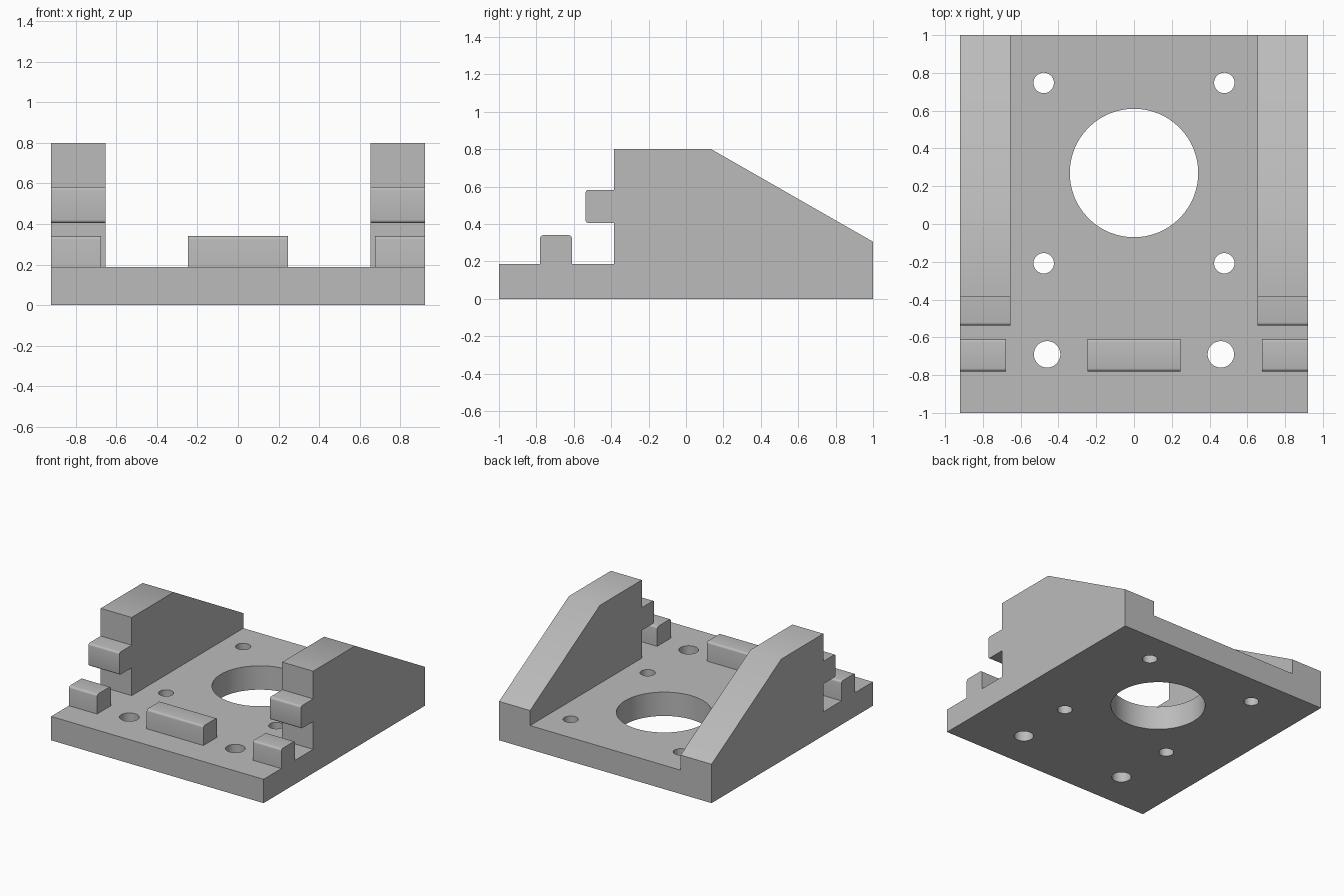
import bpy
import bmesh
from math import pi, sin, cos, radians
from mathutils import Vector

cube = bpy.data.objects.get("Cube")
if cube:
    bpy.data.objects.remove(cube, do_unlink=True)

HALF_W, PLATE_TOP = 0.922, 0.187
ROUND = 0.016

grey = bpy.data.materials.new("light grey")
grey.use_nodes = True
colour = (0.5, 0.5, 0.5, 1)
grey.diffuse_color = colour
grey.node_tree.nodes["Principled BSDF"].inputs["Base Color"].default_value = colour


def rounded(points, corners):
    """Replace the chosen corners of an outline with small arcs."""
    out = []
    for i, p in enumerate(points):
        p = Vector(p)
        if i not in corners:
            out.append(p)
            continue
        a = (Vector(points[i - 1]) - p).normalized() * ROUND
        b = (Vector(points[(i + 1) % len(points)]) - p).normalized() * ROUND
        for s in range(5):
            t = s / 4 * pi / 2
            out.append(p + a * (1 - sin(t)) + b * (1 - cos(t)))
    return out


def extrude_x(name, outline, x0, x1):
    """Extrude a (y, z) outline from x0 to x1."""
    bm = bmesh.new()
    face = bm.faces.new([bm.verts.new((x0, p[0], p[1])) for p in outline])
    moved = bmesh.ops.extrude_face_region(bm, geom=[face])["geom"]
    verts = [v for v in moved if isinstance(v, bmesh.types.BMVert)]
    bmesh.ops.translate(bm, vec=(x1 - x0, 0, 0), verts=verts)
    bmesh.ops.recalc_face_normals(bm, faces=bm.faces)
    return add_object(name, bm)


def cylinder(name, x, y, radius):
    bm = bmesh.new()
    bmesh.ops.create_cone(bm, cap_ends=True, segments=64, radius1=radius,
                          radius2=radius, depth=1)
    bmesh.ops.translate(bm, vec=(x, y, 0), verts=bm.verts)
    return add_object(name, bm)


def add_object(name, bm):
    mesh = bpy.data.meshes.new(name)
    bm.to_mesh(mesh)
    bm.free()
    mesh.materials.append(grey)
    obj = bpy.data.objects.new(name, mesh)
    bpy.context.collection.objects.link(obj)
    return obj


def combine(target, other, operation):
    """Apply a boolean to the target and discard the other part."""
    bpy.context.view_layer.objects.active = target
    mod = target.modifiers.new("join", "BOOLEAN")
    mod.operation, mod.solver, mod.object = operation, "EXACT", other
    bpy.ops.object.modifier_apply(modifier=mod.name)
    bpy.data.objects.remove(other, do_unlink=True)


# Base plate
bracket = extrude_x("mounting_bracket",
                    [(-1, 0), (1, 0), (1, PLATE_TOP), (-1, PLATE_TOP)],
                    -HALF_W, HALF_W)

# Sloped side walls with a forward tab
wall = rounded([(-0.385, 0), (1, 0), (1, 0.305), (0.135, 0.8), (-0.385, 0.8),
                (-0.385, 0.583), (-0.537, 0.583), (-0.537, 0.405),
                (-0.385, 0.405)], {6, 7})
# Upright blocks along the front
block = rounded([(-0.78, 0), (-0.61, 0), (-0.61, 0.34), (-0.78, 0.34)], {2, 3})

for side in (-1, 1):
    combine(bracket, extrude_x("side_wall", wall, side * 0.653, side * HALF_W), "UNION")
    combine(bracket, extrude_x("side_block", block, side * 0.677, side * HALF_W), "UNION")
combine(bracket, extrude_x("centre_block", block, -0.246, 0.246), "UNION")

# Central bore and paired screw holes
combine(bracket, cylinder("bore", 0, 0.27, 0.34), "DIFFERENCE")
for x, y, radius in ((0.478, 0.747, 0.054), (0.478, -0.208, 0.054), (0.46, -0.69, 0.07)):
    for side in (-1, 1):
        combine(bracket, cylinder("screw_hole", side * x, y, radius), "DIFFERENCE")

# Merge coplanar faces left where the parts join
bm = bmesh.new()
bm.from_mesh(bracket.data)
bmesh.ops.remove_doubles(bm, verts=bm.verts, dist=0.0001)
bmesh.ops.dissolve_limit(bm, angle_limit=radians(0.5), verts=bm.verts, edges=bm.edges)
bm.to_mesh(bracket.data)
bm.free()

bpy.ops.object.select_all(action="DESELECT")
bracket.select_set(True)
bpy.context.view_layer.objects.active = bracket
bpy.ops.object.shade_smooth_by_angle(angle=radians(30))
